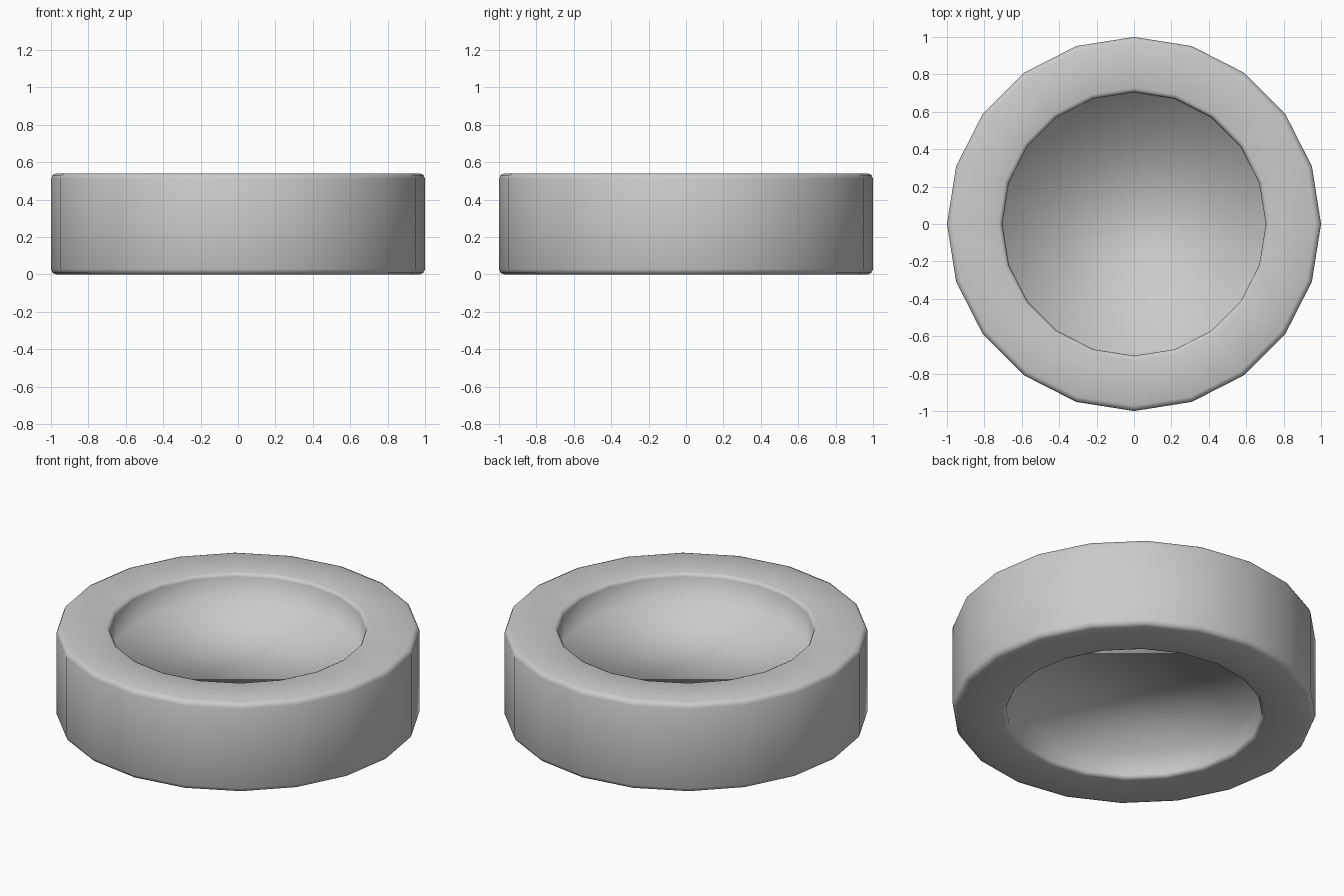
import bpy, bmesh, math

if "Cube" in bpy.data.objects:
    bpy.data.objects.remove(bpy.data.objects["Cube"])

SIDES = 20
H = 0.54      # total height
B = 0.028     # outer rim bevel
DEPTH = 0.17  # recess depth on each face

# Half profile (radius, z) from the bottom recess, round the outside, to the top recess
lower = [(0.70, DEPTH), (0.705, 0.02), (0.712, 0.006), (0.727, 0.0),
         (1 - B, 0.0), (1 - B * 0.3, B * 0.3), (1.0, B)]
profile = lower + [(r, H - z) for r, z in reversed(lower)]

# Revolve the profile into rings and bridge them
bm = bmesh.new()
rings = []
for r, z in profile:
    rings.append([bm.verts.new((r * math.cos(2 * math.pi * i / SIDES),
                                r * math.sin(2 * math.pi * i / SIDES), z))
                  for i in range(SIDES)])
for a, b in zip(rings, rings[1:]):
    for i in range(SIDES):
        j = (i + 1) % SIDES
        bm.faces.new((a[i], a[j], b[j], b[i]))

# Recess floors
bm.faces.new(list(reversed(rings[0])))
bm.faces.new(rings[-1])
bmesh.ops.recalc_face_normals(bm, faces=bm.faces[:])
for f in bm.faces:
    f.smooth = True

mesh = bpy.data.meshes.new("recessed_disc")
bm.to_mesh(mesh)
bm.free()
disc = bpy.data.objects.new("recessed_disc", mesh)
bpy.context.collection.objects.link(disc)
